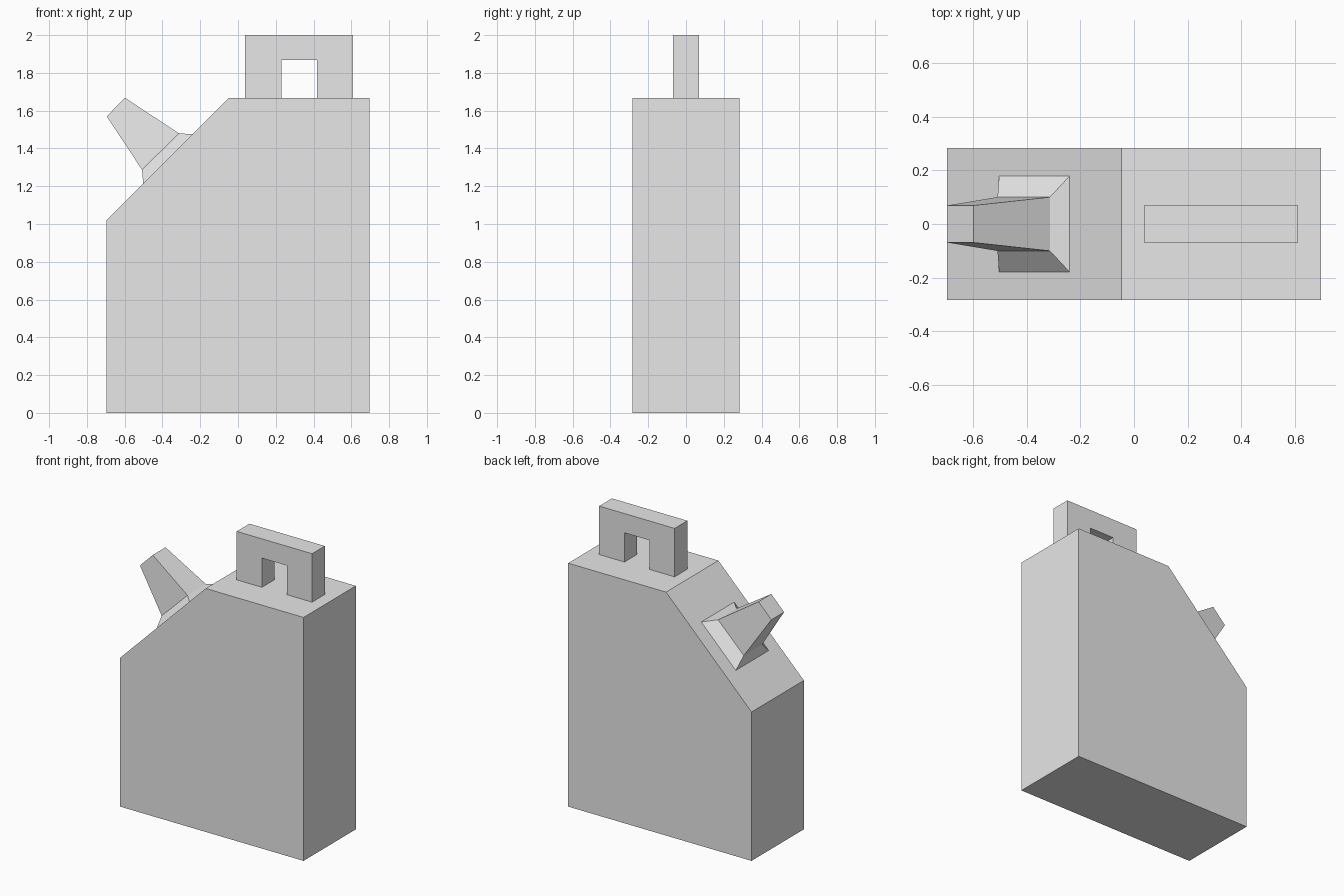
import bpy
import bmesh

cube = bpy.data.objects.get("Cube")
if cube:
    bpy.data.objects.remove(cube, do_unlink=True)

# One plain grey for every part
GREY = (0.8, 0.8, 0.8, 1.0)
grey = bpy.data.materials.new("plain_grey")
grey.use_nodes = True
grey.diffuse_color = GREY
grey.node_tree.nodes["Principled BSDF"].inputs["Base Color"].default_value = GREY


def finish(name, bm):
    bmesh.ops.recalc_face_normals(bm, faces=bm.faces)
    mesh = bpy.data.meshes.new(name)
    bm.to_mesh(mesh)
    bm.free()
    mesh.materials.append(grey)
    obj = bpy.data.objects.new(name, mesh)
    bpy.context.collection.objects.link(obj)
    return obj


def extrude_profile(name, profile, half_depth):
    """Extrude an x-z outline symmetrically along y."""
    bm = bmesh.new()
    face = bm.faces.new([bm.verts.new((x, -half_depth, z)) for x, z in profile])
    out = bmesh.ops.extrude_face_region(bm, geom=[face])
    moved = [g for g in out["geom"] if isinstance(g, bmesh.types.BMVert)]
    bmesh.ops.translate(bm, verts=moved, vec=(0, 2 * half_depth, 0))
    return finish(name, bm)


def loft_sections(name, sections):
    """Join rectangular sections, each given by its low edge, high edge and half width."""
    bm = bmesh.new()
    rings = []
    for (x1, z1), (x2, z2), w in sections:
        corners = [(x1, -w, z1), (x2, -w, z2), (x2, w, z2), (x1, w, z1)]
        rings.append([bm.verts.new(c) for c in corners])
    for a, b in zip(rings, rings[1:]):
        for i in range(4):
            j = (i + 1) % 4
            bm.faces.new((a[i], a[j], b[j], b[i]))
    bm.faces.new(rings[0])
    bm.faces.new(rings[-1])
    return finish(name, bm)


# Can body with the sloped shoulder
extrude_profile("can_body", [(-0.695, 0), (0.695, 0), (0.695, 1.668),
                             (-0.047, 1.668), (-0.695, 1.02)], 0.283)

# Arched carrying handle
extrude_profile("handle", [(0.038, 1.668), (0.23, 1.668), (0.23, 1.868), (0.418, 1.868),
                           (0.418, 1.668), (0.61, 1.668), (0.61, 2.0), (0.038, 2.0)], 0.069)

# Flared collar and tapering spout on the shoulder
loft_sections("spout", [((-0.502, 1.213), (-0.24, 1.475), 0.178),
                        ((-0.508, 1.287), (-0.313, 1.48), 0.1),
                        ((-0.695, 1.57), (-0.598, 1.668), 0.069)])
